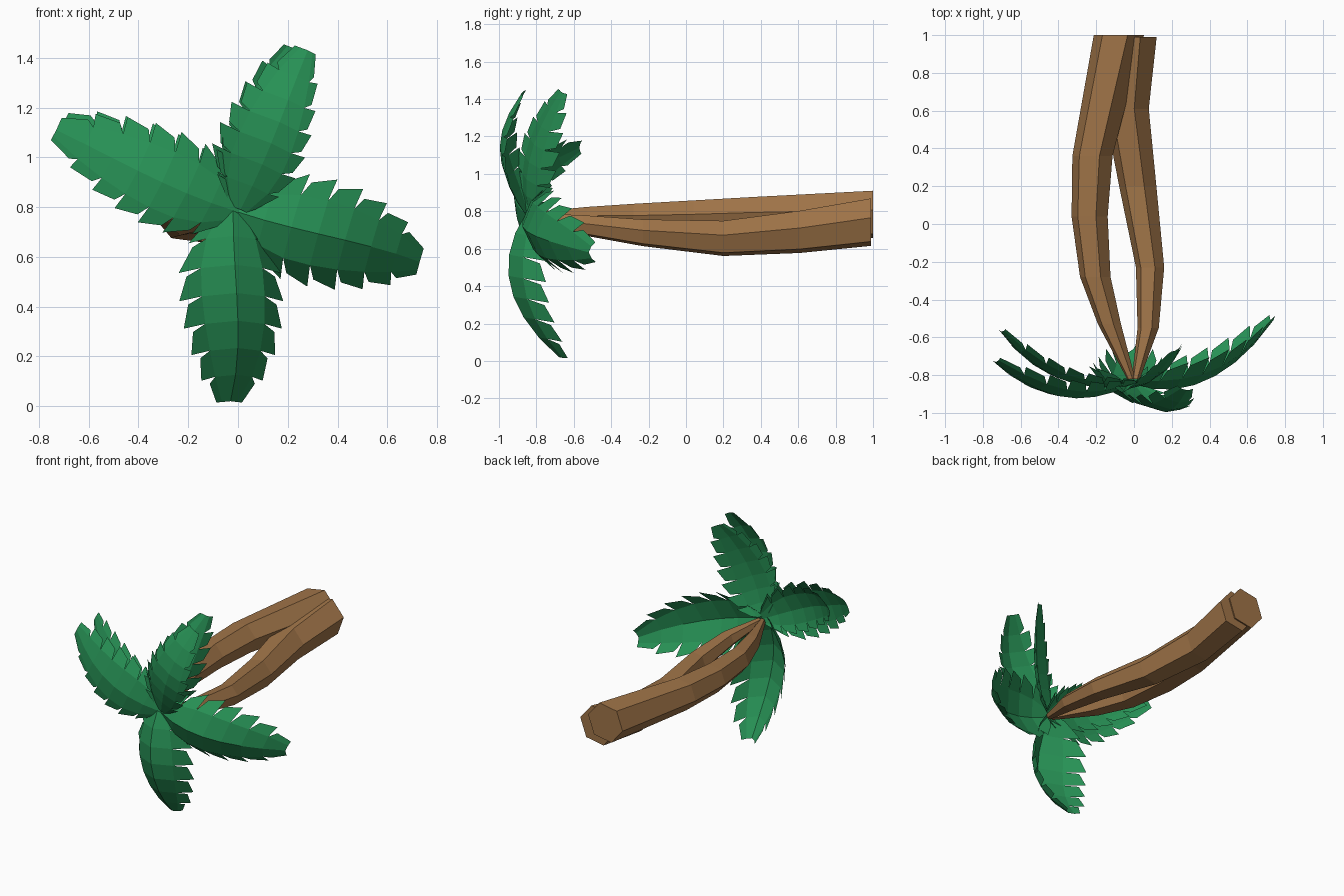
import bpy, bmesh, math
from mathutils import Vector

if "Cube" in bpy.data.objects:
    bpy.data.objects.remove(bpy.data.objects["Cube"])


def material(name, rgb):
    m = bpy.data.materials.new(name)
    m.diffuse_color = (*rgb, 1)
    m.use_nodes = True
    m.node_tree.nodes["Principled BSDF"].inputs["Base Color"].default_value = m.diffuse_color
    return m


bark = material("bark brown", (0.35, 0.175, 0.065))
green = material("leaf green", (0.02, 0.28, 0.09))


def finish(name, bm, mat):
    me = bpy.data.meshes.new(name)
    bm.to_mesh(me)
    bm.free()
    me.materials.append(mat)
    ob = bpy.data.objects.new(name, me)
    bpy.context.collection.objects.link(ob)
    return ob


# Trunks: six-sided tubes lofted along y; each ring is (x, y, z, radius)
def trunk(name, rings):
    bm = bmesh.new()
    loops = []
    for x, y, z, r in rings:
        angles = [math.radians(10 + 60 * k) for k in range(6)]
        loops.append([bm.verts.new((x + r * math.cos(a), y, z + r * math.sin(a)))
                      for a in angles])
    for p, q in zip(loops, loops[1:]):
        for k in range(6):
            j = (k + 1) % 6
            bm.faces.new((p[k], p[j], q[j], q[k]))
    bm.faces.new(loops[0])
    bm.faces.new(loops[-1])
    bmesh.ops.recalc_face_normals(bm, faces=bm.faces)
    finish(name, bm, bark)


trunk("left_trunk", [(-.08, 1, .783, .135), (-.22, .36, .775, .108), (-.235, .04, .767, .097),
                     (-.205, -.28, .763, .082), (-.13, -.53, .765, .062), (-.015, -.82, .775, .022)])
trunk("right_trunk", [(-.013, .99, .742, .135), (-.04, .61, .69, .12), (.02, .2, .655, .1),
                      (.085, -.23, .685, .076), (.075, -.55, .725, .057), (.01, -.82, .77, .022)])

# Fronds: a curved spine, a folded inner strip each side, and saw teeth outside it
WIDTH = [.3, .8, 1, 1.02, .96, .82, .6, .25]
N = len(WIDTH) - 1


def frond(name, spine, side_a, side_b):
    pts = [Vector(p) for p in spine]

    def P(t):  # smooth curve through the four spine points
        out = Vector()
        for i in range(4):
            f = 1
            for j in range(4):
                if j != i:
                    f *= (3 * t - j) / (i - j)
            out += pts[i] * f
        return out

    bm = bmesh.new()
    mid = [bm.verts.new(P(i / N)) for i in range(N + 1)]
    for side, flip in ((Vector(side_a), False), (Vector(side_b), True)):
        fold = Vector((side.x * .65, side.y * .42, side.z * .65))
        rib = [bm.verts.new(P(i / N) + fold * WIDTH[i]) for i in range(N + 1)]
        for i in range(N):
            w0, w1 = WIDTH[i], WIDTH[i + 1]
            near = bm.verts.new(P((i + .25) / N) + side * (w0 * .75 + w1 * .25) * .93)
            far = bm.verts.new(P(min((i + 1.1) / N, 1)) + side * w1 * 1.08)
            for f in ((mid[i], mid[i + 1], rib[i + 1], rib[i]),
                      (rib[i], rib[i + 1], far, near)):
                bm.faces.new(f[::-1] if flip else f)
    finish(name, bm, green)


# Front crown
frond("left_frond", [(0, -.85, .78), (-.24, -.92, .87), (-.47, -.89, .98), (-.73, -.73, 1.11)],
      (-.08, .03, -.15), (.08, .08, .18))
frond("upper_frond", [(.01, -.86, .79), (.11, -.97, 1.0), (.19, -.99, 1.2), (.28, -.88, 1.43)],
      (-.19, .09, .07), (.12, .03, -.06))
frond("right_frond", [(0, -.85, .78), (.25, -.87, .71), (.5, -.76, .65), (.73, -.52, .58)],
      (.06, .13, .2), (-.05, .14, -.19))
frond("lower_frond", [(-.02, -.85, .8), (-.01, -.95, .53), (0, -.89, .27), (-.03, -.68, .02)],
      (-.21, .18, -.02), (.17, .18, -.02))
# Rear crown, behind the front one
frond("rear_left_frond", [(0, -.84, .78), (-.24, -.86, .9), (-.47, -.78, 1.02), (-.7, -.57, 1.14)],
      (-.06, .04, -.12), (.07, .05, .14))
frond("rear_upper_frond", [(0, -.84, .8), (.06, -.85, 1.0), (.13, -.79, 1.22), (.22, -.67, 1.44)],
      (-.13, -.05, .05), (.12, .13, -.05))
